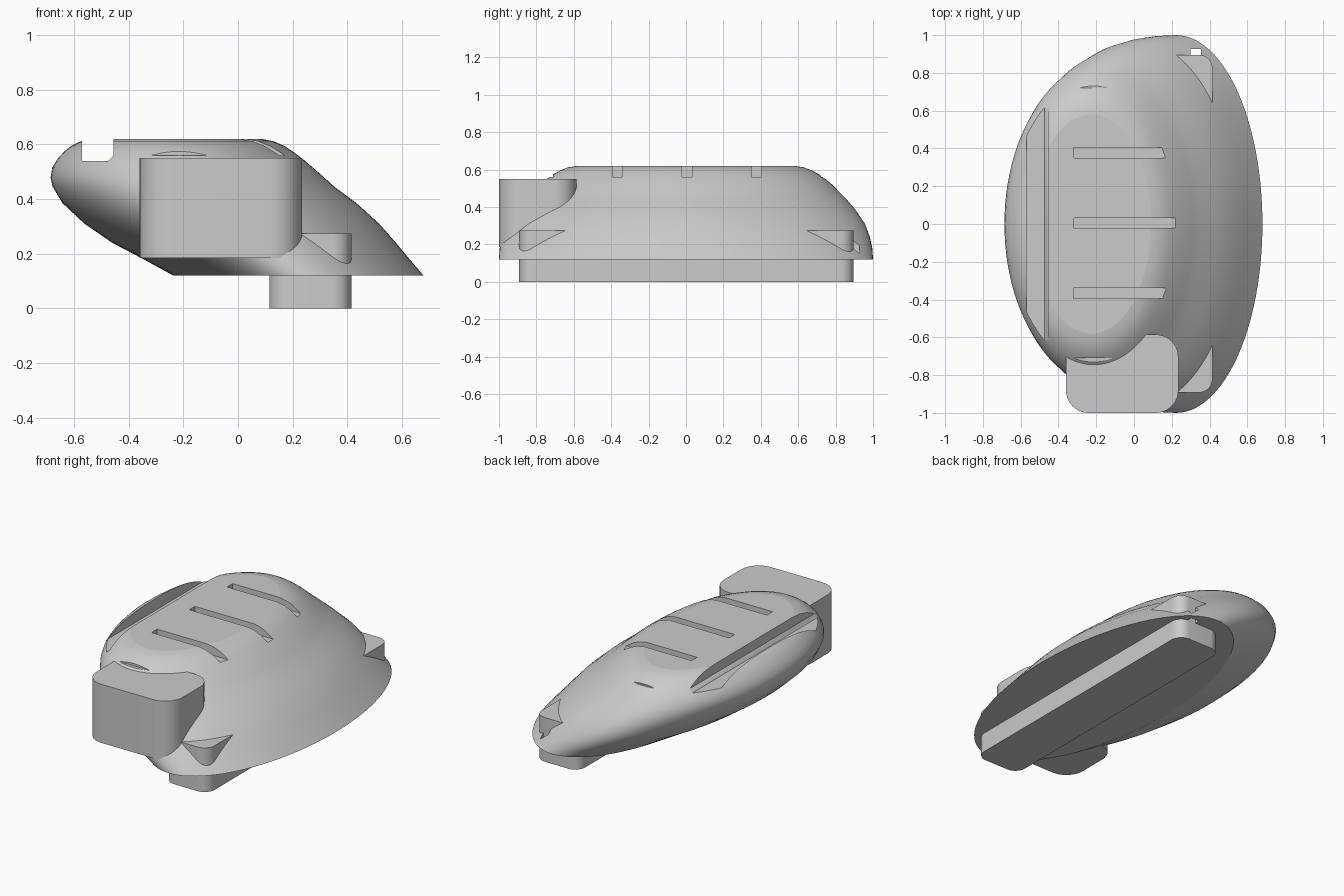
import bpy, bmesh, math

if "Cube" in bpy.data.objects:
    bpy.data.objects.remove(bpy.data.objects["Cube"])

grey = bpy.data.materials.new("plain_grey")
grey.diffuse_color = (0.6, 0.6, 0.6, 1)
grey.use_nodes = True
grey.node_tree.nodes["Principled BSDF"].inputs["Base Color"].default_value = grey.diffuse_color


def loft(name, rings):
    """Closed solid skinned through rings of equal point count."""
    bm = bmesh.new()
    loops = [[bm.verts.new(p) for p in ring] for ring in rings]
    n = len(loops[0])
    for a, b in zip(loops, loops[1:]):
        for i in range(n):
            j = (i + 1) % n
            bm.faces.new((a[i], a[j], b[j], b[i]))
    bm.faces.new(loops[0][::-1])
    bm.faces.new(loops[-1])
    bmesh.ops.recalc_face_normals(bm, faces=bm.faces)
    me = bpy.data.meshes.new(name)
    bm.to_mesh(me)
    bm.free()
    me.materials.append(grey)
    ob = bpy.data.objects.new(name, me)
    bpy.context.collection.objects.link(ob)
    return ob


def rounded_block(name, x0, x1, y0, y1, z0, z1, r, steps=10):
    """Block with rounded vertical edges."""
    pts = []
    for k, (cx, cy) in enumerate([(x1 - r, y1 - r), (x0 + r, y1 - r),
                                  (x0 + r, y0 + r), (x1 - r, y0 + r)]):
        for s in range(steps + 1):
            a = math.pi / 2 * (k + s / steps)
            pts.append((cx + r * math.cos(a), cy + r * math.sin(a)))
    return loft(name, [[(x, y, z) for x, y in pts] for z in (z0, z1)])


def box(name, x0, x1, y0, y1, z0, z1):
    pts = [(x0, y0), (x1, y0), (x1, y1), (x0, y1)]
    return loft(name, [[(x, y, z) for x, y in pts] for z in (z0, z1)])


def smooth(ob):
    bpy.ops.object.select_all(action='DESELECT')
    ob.select_set(True)
    bpy.context.view_layer.objects.active = ob
    bpy.ops.object.shade_smooth_by_angle(angle=math.radians(30))
    for p in ob.data.polygons:          # flat tops stay flat
        if abs(p.normal.z) > 0.9999:
            p.use_smooth = False


# Leaning shell: z, left x, right x, half depth of each elliptical section
levels = [
    (.12, -.236, .68, 1.0), (.18, -.346, .628, .996), (.24, -.46, .578, .983),
    (.31, -.562, .517, .957), (.386, -.643, .433, .905), (.445, -.678, .353, .855),
    (.478, -.686, .317, .822), (.515, -.68, .275, .787), (.548, -.66, .236, .748),
    (.575, -.635, .2, .71), (.595, -.61, .17, .674), (.612, -.575, .13, .63),
    (.62, -.54, .09, .58)]
N = 96
rings = []
for z, xl, xr, hy in levels:
    c, h = (xl + xr) / 2, (xr - xl) / 2
    rings.append([(c + h * math.cos(2 * math.pi * i / N),
                   hy * math.sin(2 * math.pi * i / N), z) for i in range(N)])
shell = loft("shell", rings)

# Cutters: long channel, finger grooves, tiny notch
channel = [(-.57, .54), (-.475, .54), (-.455, .56), (-.455, .8), (-.57, .8)]
cutters = [loft("channel_cutter", [[(x, y, z) for x, z in channel] for y in (-1.2, 1.2)])]
for k in range(-2, 3):
    y = .005 + .3715 * k
    cutters.append(box("groove_cutter", -.32, .6, y - .0275, y + .0275, .56, .8))
cutters.append(box("notch_cutter", .3, .355, .893, .927, .05, .4))

for c in cutters:
    m = shell.modifiers.new("cut", 'BOOLEAN')
    m.operation = 'DIFFERENCE'
    m.solver = 'EXACT'
    m.object = c
bpy.context.view_layer.update()
cut = bpy.data.meshes.new_from_object(
    shell.evaluated_get(bpy.context.evaluated_depsgraph_get()))
shell.modifiers.clear()
shell.data = cut
for c in cutters:
    bpy.data.objects.remove(c)
smooth(shell)

# Side block at the front and the long foot bar beneath
smooth(rounded_block("side_block", -.36, .235, -1, -.585, .185, .55, .12))
smooth(rounded_block("foot_bar", .115, .415, -.892, .896, 0, .275, .07))
